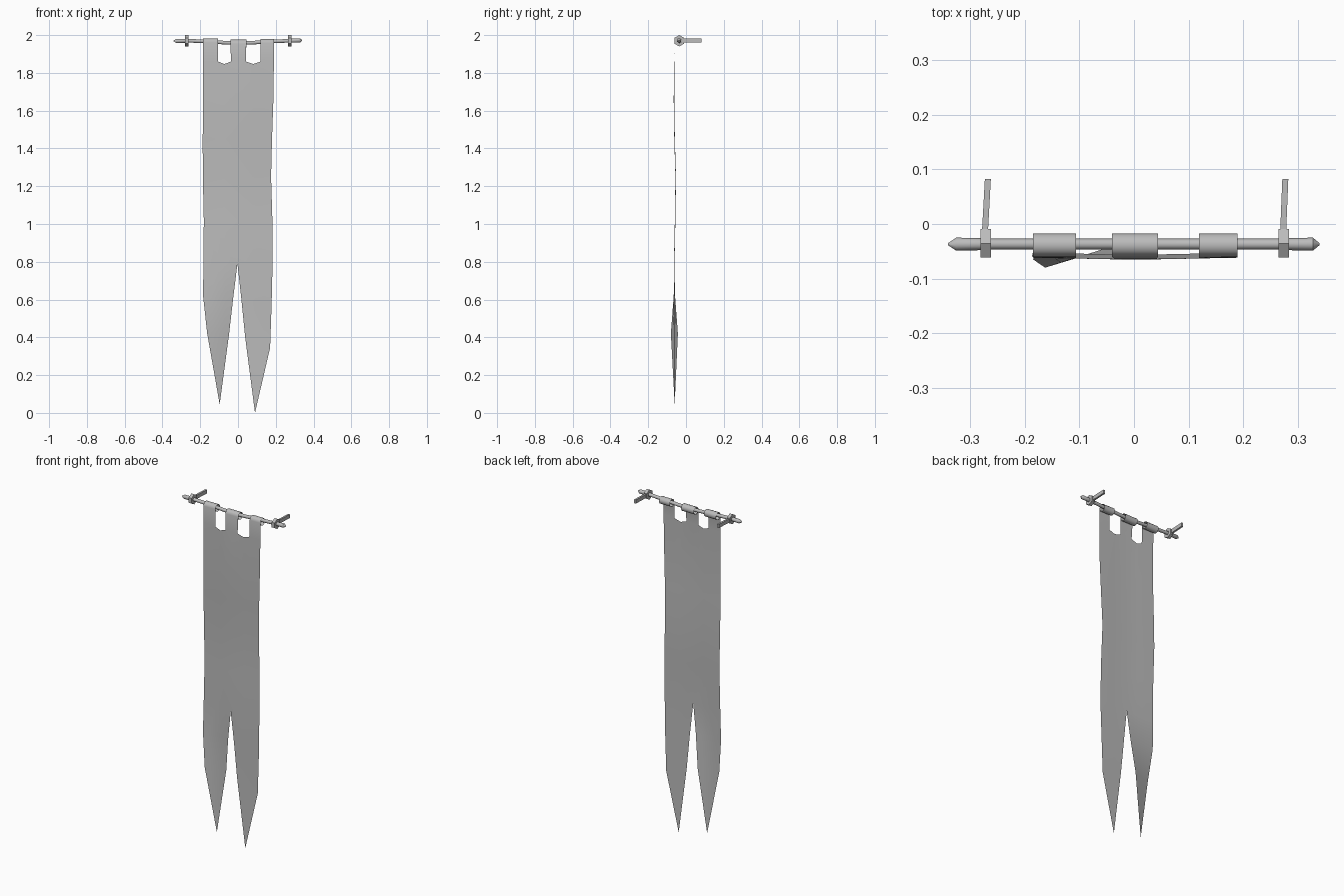
import bpy, bmesh, math
from mathutils import Vector, Matrix

cube = bpy.data.objects.get("Cube")
if cube:
    bpy.data.objects.remove(cube, do_unlink=True)

grey = bpy.data.materials.new("plain grey")
grey.use_nodes = True
colour = (0.5, 0.5, 0.5, 1)
grey.diffuse_color = colour
grey.node_tree.nodes["Principled BSDF"].inputs["Base Color"].default_value = colour


def finish(name, bm, smooth=None, recalc=True):
    if recalc:
        bmesh.ops.recalc_face_normals(bm, faces=bm.faces)
    mesh = bpy.data.meshes.new(name)
    bm.to_mesh(mesh)
    bm.free()
    mesh.materials.append(grey)
    ob = bpy.data.objects.new(name, mesh)
    bpy.context.scene.collection.objects.link(ob)
    if smooth:
        bpy.ops.object.select_all(action='DESELECT')
        bpy.context.view_layer.objects.active = ob
        ob.select_set(True)
        bpy.ops.object.shade_smooth_by_angle(angle=math.radians(smooth))
    return ob


def bridge(bm, a, b, closed=False):
    """Quads between two equal rows of vertices."""
    n = len(a)
    for i in range(n if closed else n - 1):
        j = (i + 1) % n
        bm.faces.new((a[i], b[i], b[j], a[j]))


def circle(bm, x, y, z, r, sides, start=0.0):
    return [bm.verts.new((x, y + r * math.cos(start + math.tau * i / sides),
                          z + r * math.sin(start + math.tau * i / sides)))
            for i in range(sides)]


# Rod: sagging bar with thicker pointed ends (x, z, radius)
ROD_Y = -0.037
stations = [(-.341, 1.969, .002), (-.326, 1.969, .012), (-.281, 1.97, .011),
            (-.262, 1.97, .010), (-.18, 1.967, .010), (-.07, 1.96, .010),
            (0, 1.957, .010), (.08, 1.96, .010), (.18, 1.966, .010),
            (.265, 1.97, .010), (.284, 1.971, .011), (.328, 1.972, .012),
            (.340, 1.972, .002)]
bm = bmesh.new()
rings = [circle(bm, x, ROD_Y, z, r, 10) for x, z, r in stations]
for a, b in zip(rings, rings[1:]):
    bridge(bm, a, b, True)
bm.faces.new(rings[0])
bm.faces.new(rings[-1])
finish("rod", bm, 40)

# Wall brackets: hexagonal collar and a slightly skewed arm
for side, x, skew in (("right", -.272, .004), ("left", .2745, .003)):
    bm = bmesh.new()
    loops = [circle(bm, x + dx, -.0355, 1.97, r, 6, math.pi / 2)
             for dx, r in ((-.0095, .03), (.0095, .03), (.0095, .012), (-.0095, .012))]
    for i in range(4):
        bridge(bm, loops[i], loops[(i + 1) % 4], True)
    finish(side + "_bracket_collar", bm)
    bm = bmesh.new()
    bmesh.ops.create_cube(bm, size=1, matrix=Matrix.Translation((x, .035, 1.971))
                          @ Matrix.Diagonal((.011, .095, .022, 1)))
    for v in bm.verts:
        v.co.x += skew * (1 if v.co.y > .035 else -.3)
    finish(side + "_bracket_arm", bm)

# Banner cloth
bm = bmesh.new()
inner = [-.106, -.072, -.037, -.003, .042, .08, .119]
dips = [0, 0, -.013, 0, 0, 0, -.013, 0, 0]
# rows: height, left edge, right edge, depth
rows = [(1.86, -.185, .19, -.061), (1.65, -.184, .187, -.062),
        (1.45, -.187, .180, -.059), (1.25, -.186, .175, -.053),
        (1.02, -.181, .182, -.056), (.79, -.183, .183, -.061)]
grid = []
for k, (z, xl, xr, y) in enumerate(rows):
    row = []
    for c, x in enumerate([xl] + inner + [xr]):
        ripple = .003 * math.sin(math.pi * c / 8)
        row.append(bm.verts.new((x, y - ripple, z + (dips[c] if k == 0 else 0))))
    grid.append(row)
for a, b in zip(grid, grid[1:]):
    bridge(bm, a, b)

# Swallow tails: rows of (outer point, inner point), then a tip
tails = [(grid[-1][:5], [((-.185, -.065, .62), (-.024, -.058, .62)),
                         ((-.163, -.080, .42), (-.047, -.043, .42))], (-.097, -.060, .045)),
         (grid[-1][:3:-1], [((.178, -.058, .58), (.018, -.062, .60)),
                            ((.170, -.057, .345), (.038, -.062, .40))], (.09, -.060, .0))]
for top, spans, tip in tails:
    for outer, inside in spans:
        new = [bm.verts.new(Vector(outer).lerp(Vector(inside), i / 4)) for i in range(5)]
        bridge(bm, top, new)
        top = new
    point = bm.verts.new(tip)
    for a, b in zip(top, top[1:]):
        bm.faces.new((a, point, b))

# Three tabs rising from the cloth and wrapping around the rod
R = .0215
for c0, c1, crest in ((0, 1, 1.983), (3, 4, 1.976), (7, 8, 1.98)):
    if c0 == 3:
        # centre tab is split over the middle column
        cols, xs = [3, 4, 5], [-.040, -.003, .044]
    else:
        cols = [c0, c1]
        xs = [grid[0][c].co.x for c in cols]
    low = [grid[0][c] for c in cols]
    for i in range(13):
        a = math.pi - math.radians(345) * i / 12
        new = [bm.verts.new((x, -.0385 + R * math.cos(a), crest - R + R * math.sin(a)))
               for x in xs]
        bridge(bm, low, new)
        low = new
finish("banner_cloth", bm, 50)
